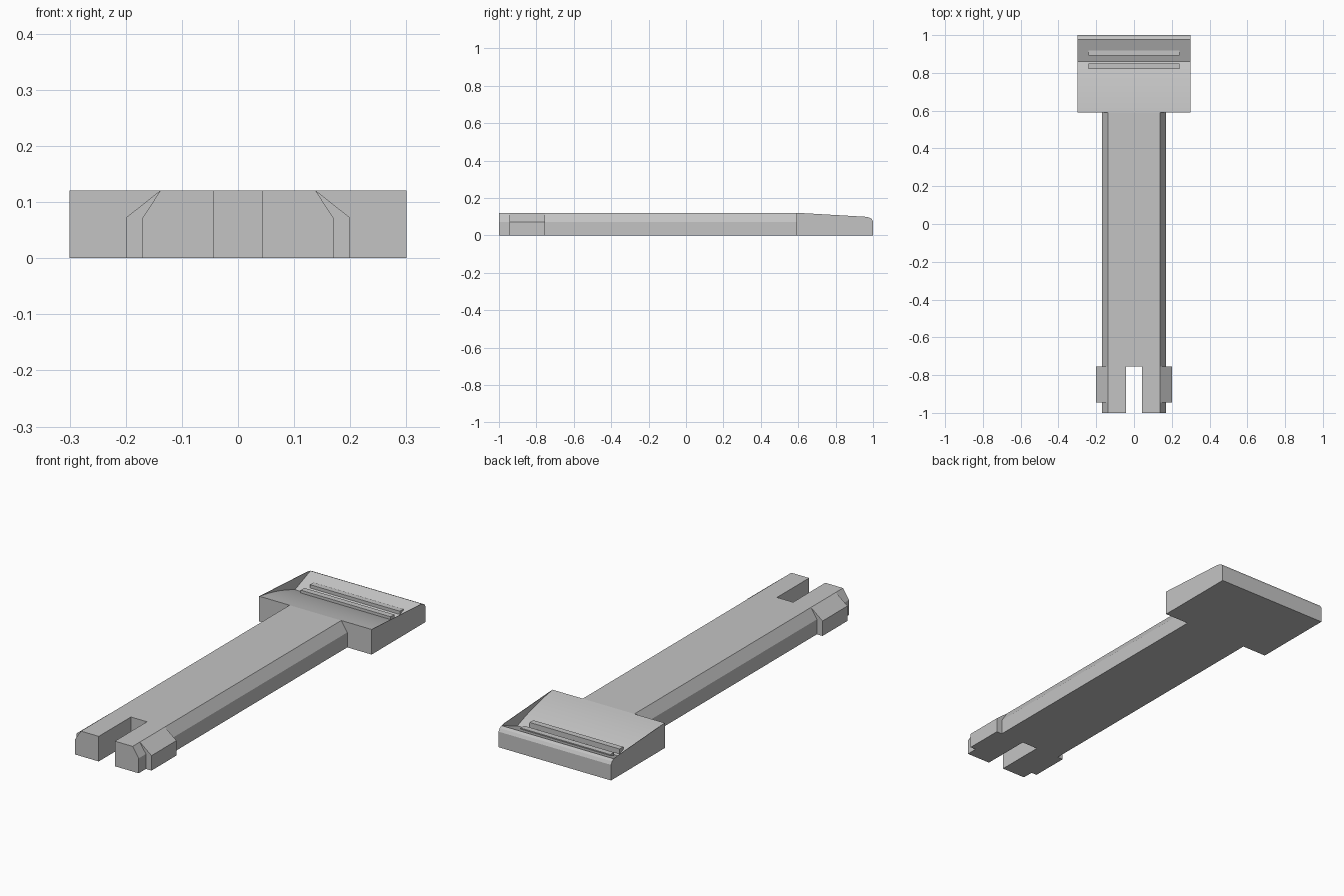
import bpy, bmesh, math

if "Cube" in bpy.data.objects:
    bpy.data.objects.remove(bpy.data.objects["Cube"], do_unlink=True)

# Single plain grey plastic
grey = bpy.data.materials.new("plain_grey")
grey.use_nodes = True
colour = (0.55, 0.55, 0.55, 1)
grey.diffuse_color = colour
grey.node_tree.nodes["Principled BSDF"].inputs["Base Color"].default_value = colour


def prism(name, section, start, end, axis):
    """Extrude a section along x (points are y, z) or along y (points are x, z)."""
    def place(a, b, t):
        return (t, a, b) if axis == "x" else (a, t, b)
    bm = bmesh.new()
    base = bm.faces.new([bm.verts.new(place(a, b, start)) for a, b in section])
    out = bmesh.ops.extrude_face_region(bm, geom=[base])
    moved = [v for v in out["geom"] if isinstance(v, bmesh.types.BMVert)]
    bmesh.ops.translate(bm, verts=moved, vec=place(0, 0, end - start))
    bmesh.ops.recalc_face_normals(bm, faces=bm.faces)
    mesh = bpy.data.meshes.new(name)
    bm.to_mesh(mesh)
    bm.free()
    mesh.materials.append(grey)
    obj = bpy.data.objects.new(name, mesh)
    bpy.context.collection.objects.link(obj)
    return obj


def box(name, x0, x1, y0, y1, z0, z1):
    return prism(name, [(y0, z0), (y1, z0), (y1, z1), (y0, z1)], x0, x1, "x")


TOP, SHOULDER, FLAT = 0.121, 0.072, 0.138
SLOT_END, HEAD_FRONT = -0.755, 0.59

# Long shaft with chamfered upper edges
half = [(0.17, 0), (0.17, SHOULDER), (FLAT, TOP)]
shaft = prism("shaft", half + [(-x, z) for x, z in reversed(half)], -1, HEAD_FRONT, "y")

# Slot through the front end
cutter = box("slot_cutter", -0.043, 0.043, -1.1, SLOT_END, -0.1, 0.3)
cutter.hide_render = True
cutter.hide_viewport = True
cut = shaft.modifiers.new("slot", "BOOLEAN")
cut.operation = "DIFFERENCE"
cut.object = cutter
cut.solver = "EXACT"

# Locking tabs on both prongs
for side, label in ((1, "left"), (-1, "right")):
    tab = [(0.1, 0), (0.2, 0), (0.2, SHOULDER), (FLAT, TOP), (0.1, TOP)]
    prism(label + "_tab", [(side * x, z) for x, z in tab], -0.945, SLOT_END, "y")

# Head: rounded slope falling into a valley, then rising to the back rim
rim = [(0.978, 0.096), (0.992, 0.089), (1, 0.075), (1, 0)]
valley = [(HEAD_FRONT, 0), (HEAD_FRONT, TOP)]
steps = 8
for i in range(1, steps + 1):
    t = i / steps
    valley.append((HEAD_FRONT + 0.27 * t, TOP - 0.071 * (0.5 * t + 0.5 * t * t)))
head = prism("head", valley + rim, -0.298, 0.298, "x")

# Thin cheeks closing the valley at the sides
cheek = [(HEAD_FRONT, 0), (HEAD_FRONT, TOP), (0.955, 0.1)] + rim
for side, label in ((1, "left"), (-1, "right")):
    prism(label + "_cheek", cheek, side * 0.298, side * 0.3, "x")

# Grip ridges in the valley
for label, y in (("front", 0.835), ("back", 0.905)):
    box(label + "_grip_ridge", -0.24, 0.24, y - 0.014, y + 0.014, 0.03, 0.078)

# Smooth the curved slope, keep all corners sharp
bpy.ops.object.select_all(action="DESELECT")
head.select_set(True)
bpy.context.view_layer.objects.active = head
bpy.ops.object.shade_smooth_by_angle(angle=math.radians(15))
